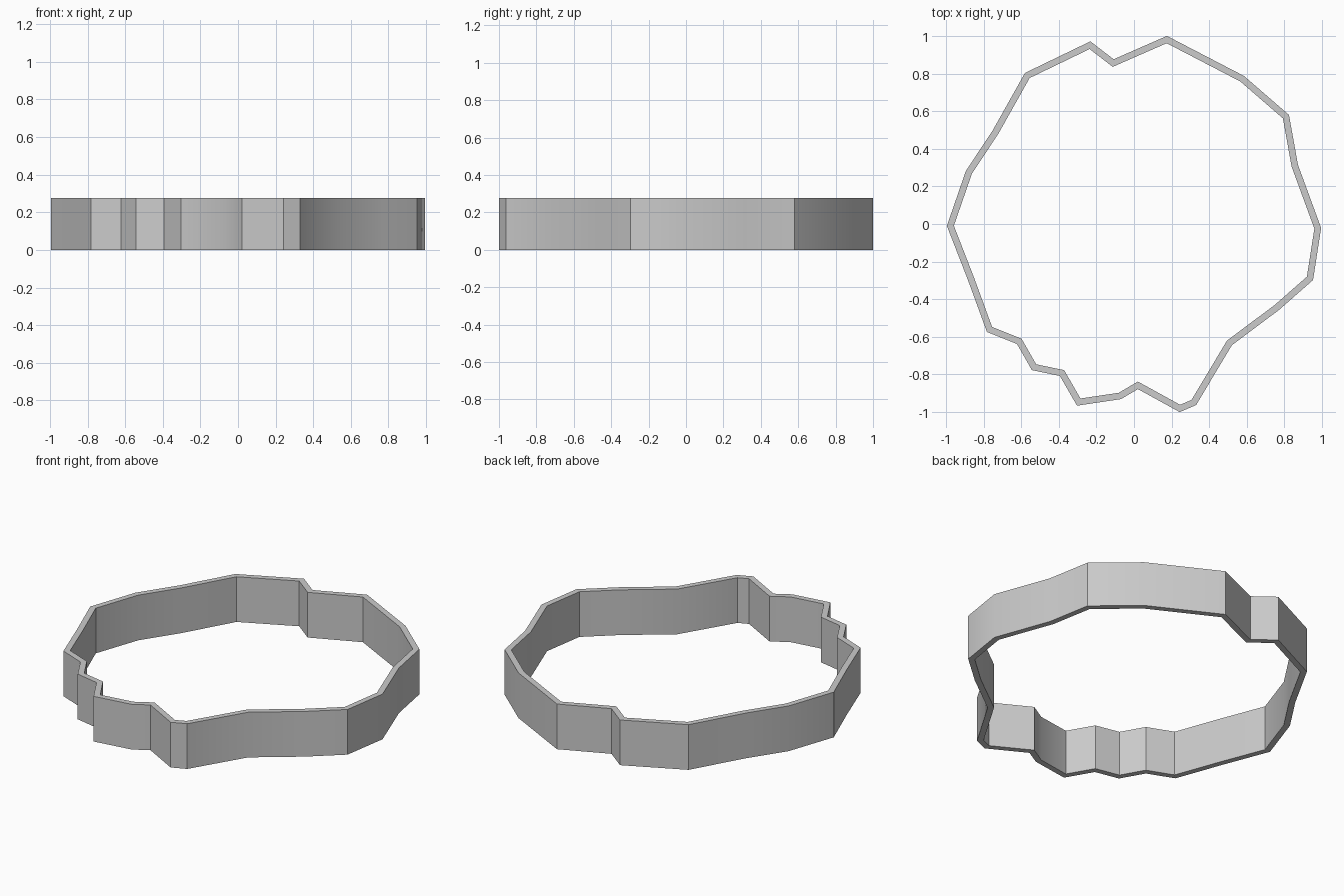
import bpy, bmesh
from mathutils import Vector

if "Cube" in bpy.data.objects:
    bpy.data.objects.remove(bpy.data.objects["Cube"])

HEIGHT, WALL = 0.277, 0.035

# Outer outline of the ring, seen from above, clockwise
outline = [Vector(p) for p in [
    (0.175, 1.0), (0.585, 0.787), (0.824, 0.58), (0.872, 0.314),
    (0.995, -0.021), (0.952, -0.298), (0.771, -0.457), (0.521, -0.644),
    (0.33, -0.963), (0.243, -1.0), (0.021, -0.878), (-0.069, -0.931),
    (-0.303, -0.966), (-0.394, -0.808), (-0.543, -0.777), (-0.622, -0.638),
    (-0.782, -0.574), (-0.883, -0.298), (-0.995, -0.01), (-0.894, 0.282),
    (-0.75, 0.5), (-0.58, 0.803), (-0.232, 0.971), (-0.108, 0.876)]]
n = len(outline)


def inset(i):
    """Mitred inward offset of one outline corner."""
    p = outline[i]
    a = (p - outline[i - 1]).normalized()
    b = (outline[(i + 1) % n] - p).normalized()
    na, nb = Vector((a.y, -a.x)), Vector((b.y, -b.x))
    return p + (na + nb) * (WALL / (1 + na.dot(nb)))


inner = [inset(i) for i in range(n)]

# Thin wall: four loops of corners bridged into a closed ring
bm = bmesh.new()
loops = [[bm.verts.new((p.x, p.y, z)) for p in pts]
         for pts, z in ((outline, 0), (outline, HEIGHT), (inner, HEIGHT), (inner, 0))]
for k in range(4):
    lo, hi = loops[k], loops[(k + 1) % 4]
    for i in range(n):
        j = (i + 1) % n
        bm.faces.new((lo[i], lo[j], hi[j], hi[i]))
bmesh.ops.recalc_face_normals(bm, faces=bm.faces)
mesh = bpy.data.meshes.new("cutter_ring")
bm.to_mesh(mesh)
bm.free()

ring = bpy.data.objects.new("cutter_ring", mesh)
bpy.context.collection.objects.link(ring)
bpy.context.view_layer.objects.active = ring
ring.select_set(True)
bpy.ops.object.shade_smooth_by_angle()
